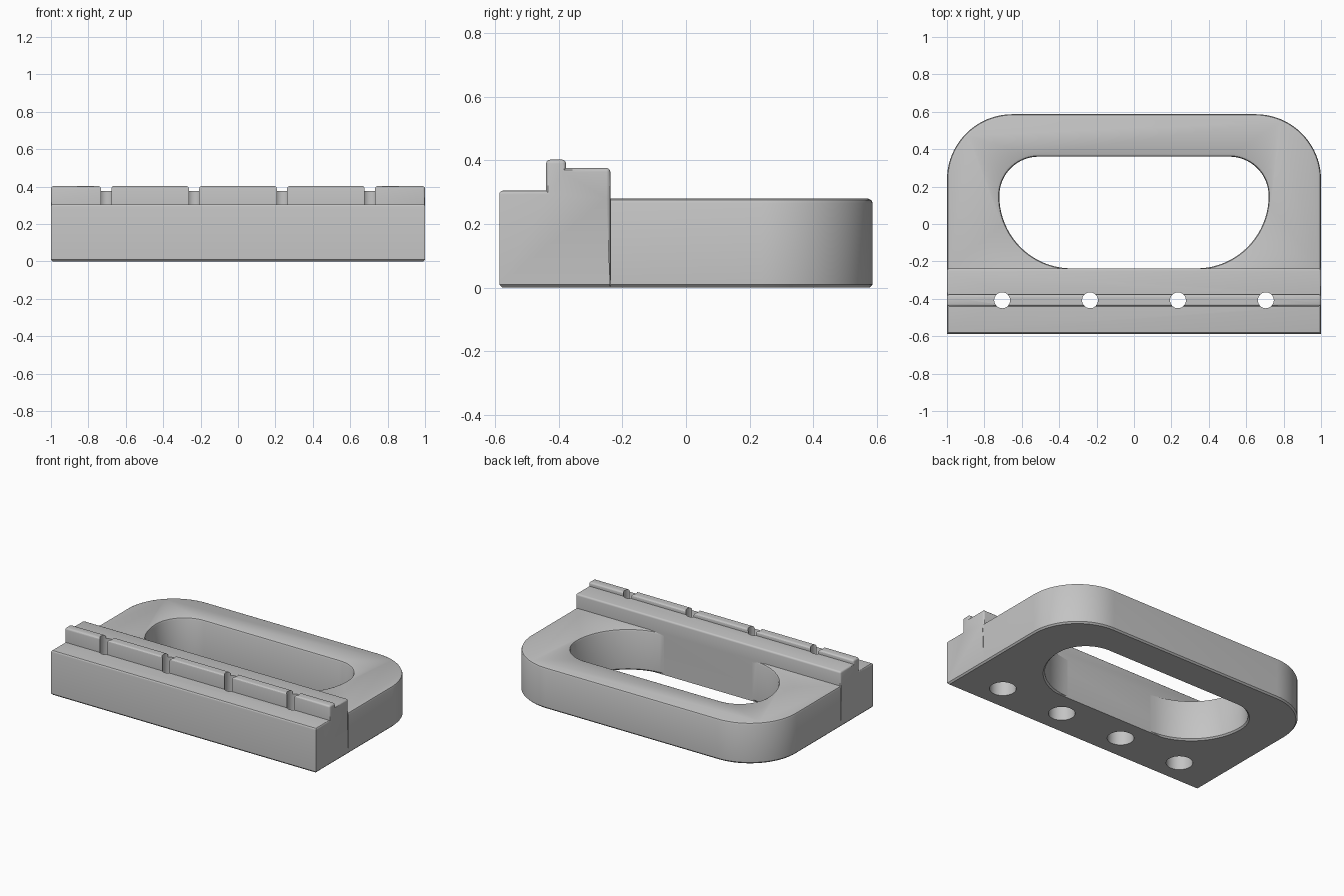
import bpy, bmesh
from math import sin, cos, asin, pi, radians

cube = bpy.data.objects.get("Cube")
if cube:
    bpy.data.objects.remove(cube)

grey = bpy.data.materials.new("plain grey")
grey.use_nodes = True
colour = (0.55, 0.55, 0.55, 1)
grey.diffuse_color = colour
grey.node_tree.nodes["Principled BSDF"].inputs["Base Color"].default_value = colour

FRONT, STEP, BACK = -0.587, -0.238, 0.587


def finish(name, bm):
    bmesh.ops.recalc_face_normals(bm, faces=bm.faces)
    mesh = bpy.data.meshes.new(name)
    bm.to_mesh(mesh)
    bm.free()
    mesh.materials.append(grey)
    obj = bpy.data.objects.new(name, mesh)
    bpy.context.collection.objects.link(obj)
    return obj


def smooth(obj):
    bpy.ops.object.select_all(action="DESELECT")
    obj.select_set(True)
    bpy.context.view_layer.objects.active = obj
    bpy.ops.object.shade_smooth_by_angle(angle=radians(30))


def skin(bm, rings):
    """Join equal rings of points into a closed solid."""
    rings = [[bm.verts.new(p) for p in ring] for ring in rings]
    n = len(rings[0])
    for low, high in zip(rings, rings[1:]):
        for i in range(n):
            j = (i + 1) % n
            bm.faces.new((low[i], low[j], high[j], high[i]))
    bm.faces.new(rings[0][::-1])
    bm.faces.new(rings[-1])


def arc(cx, cy, r, a0, a1, steps=20):
    angles = [a0 + (a1 - a0) * i / steps for i in range(steps + 1)]
    return [(cx + r * cos(a), cy + r * sin(a)) for a in angles]


# U-shaped handle: rounded outside, teardrop-cornered opening, softened rims
def handle_outline(d):
    outer = [(1 - d, STEP)] + arc(0.65, BACK - 0.35, 0.35 - d, 0, pi / 2)
    rise, r = 0.15 - STEP, 0.388 + d
    end = -asin(rise / r)
    inner = arc(0.332, 0.15, r, end, 0) + arc(0.51, 0.15, 0.21 + d, 0, pi / 2)[1:]
    half = outer + inner[::-1]
    right_outer, right_inner = half[:len(outer)], half[len(outer):]
    flip = lambda pts: [(-x, y) for x, y in reversed(pts)]
    return right_outer + flip(right_outer) + flip(right_inner) + right_inner


bm = bmesh.new()
layers = [(0, 0.01), (0.01, 0), (0.265, 0), (0.2755, 0.0045), (0.28, 0.015)]
skin(bm, [[(x, y, z) for x, y in handle_outline(d)] for z, d in layers])
smooth(finish("handle_frame", bm))

# Stepped front bar with a raised ridge
profile = [(FRONT, 0), (FRONT, 0.305), (-0.44, 0.305), (-0.44, 0.402), (-0.377, 0.402),
           (-0.377, 0.376), (STEP, 0.376), (STEP, 0.28), (STEP, 0)]
bm = bmesh.new()
skin(bm, [[(x, y, z) for y, z in profile] for x in (-1, 1)])
bmesh.ops.recalc_face_normals(bm, faces=bm.faces)


def top_edge(e):
    a, b = (v.co for v in e.verts)
    if max(a.z, b.z) < 0.3:
        return False
    if abs(a.x - b.x) > 1:
        return e.is_convex and e.calc_face_angle() > 0.5
    return min(a.z, b.z) > 0.2


bmesh.ops.bevel(bm, geom=[e for e in bm.edges if top_edge(e)], offset=0.012,
                segments=3, profile=0.5, affect="EDGES", clamp_overlap=True)
base = [e for e in bm.edges if all(v.co.z < 0.001 for v in e.verts)
        and any(v.co.y < STEP - 0.01 for v in e.verts)]
bmesh.ops.bevel(bm, geom=base, offset=0.01, segments=1, affect="EDGES")
bar = finish("front_bar", bm)

# Counterbored screw holes, wide from below
bm = bmesh.new()
for x in (-0.705, -0.235, 0.235, 0.705):
    steps = [(-0.1, 0.082), (0.2, 0.082), (0.2, 0.0425), (0.6, 0.0425)]
    skin(bm, [[(px, py, z) for px, py in arc(x, -0.408, r, 0, 2 * pi, 40)[:-1]]
              for z, r in steps])
cutter = finish("hole_cutter", bm)
cutter.hide_render = True
cut = bar.modifiers.new("holes", "BOOLEAN")
cut.operation = "DIFFERENCE"
cut.solver = "EXACT"
cut.object = cutter
bpy.context.view_layer.objects.active = bar
bpy.ops.object.modifier_apply(modifier="holes")
bpy.data.objects.remove(cutter)
smooth(bar)
